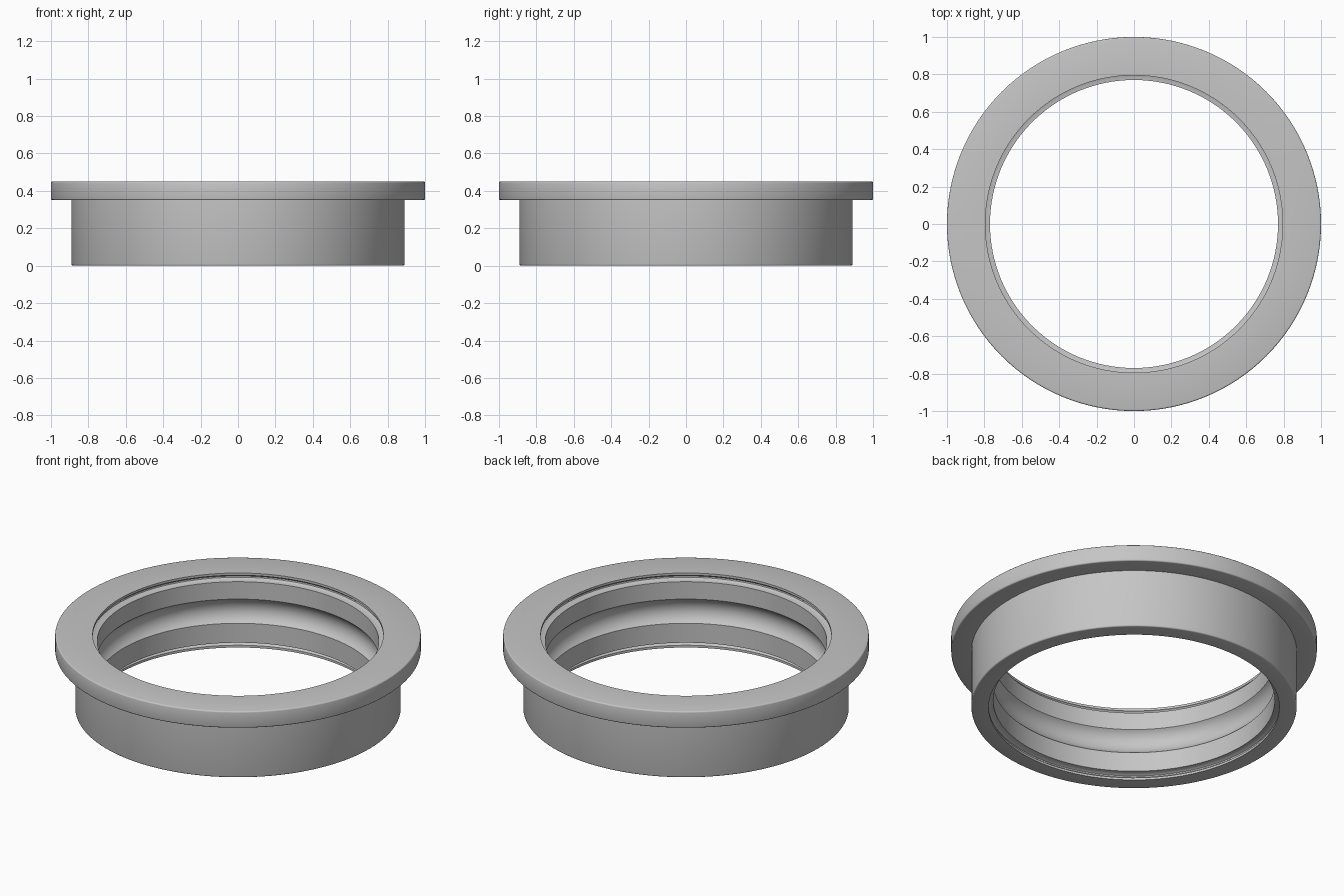
import bpy, bmesh
from math import sin, cos, asin, pi
from mathutils import Vector

cube = bpy.data.objects.get("Cube")
if cube:
    bpy.data.objects.remove(cube, do_unlink=True)

HEIGHT, FLANGE_Z = 0.45, 0.35
FLANGE_R, BODY_R, LIP_R, LAND_R = 1.0, 0.89, 0.795, 0.77
EDGE = 0.008
SEGMENTS = 128

steel = bpy.data.materials.new("grey_steel")
steel.use_nodes = True
grey = (0.56, 0.56, 0.56, 1)
steel.diffuse_color = grey
steel.node_tree.nodes["Principled BSDF"].inputs["Base Color"].default_value = grey


def rounded(r, z, start):
    """Small rounded outer corner, a quarter turn from the start angle."""
    return [(r + EDGE * cos(start + a * pi / 6), z + EDGE * sin(start + a * pi / 6))
            for a in range(4)]


def ball_groove(low, high, depth, steps=14):
    """Concave arc between two heights on the inner land, listed downwards."""
    half, mid = (high - low) / 2, (high + low) / 2
    radius = (half ** 2 + depth ** 2) / (2 * depth)
    spread = asin(half / radius)
    centre = LAND_R + depth - radius
    angles = [spread * (1 - 2 * i / steps) for i in range(steps + 1)]
    return [(centre + radius * cos(a), mid + radius * sin(a)) for a in angles]


# Seal recess: lip, rounded undercut, slope up to the land (depth from the face)
seal = [(LIP_R, 0), (LIP_R, 0.014), (0.803, 0.018), (0.807, 0.024),
        (0.805, 0.031), (0.797, 0.036), (0.785, 0.039), (LAND_R, 0.041)]

# Closed cross-section: outside upwards, then the bore downwards
profile = rounded(BODY_R - EDGE, EDGE, -pi / 2)
profile += [(BODY_R, FLANGE_Z)]
profile += rounded(FLANGE_R - EDGE, FLANGE_Z + EDGE, -pi / 2)
profile += rounded(FLANGE_R - EDGE, HEIGHT - EDGE, 0)
profile += [(r, HEIGHT - d) for r, d in seal]
profile += ball_groove(0.158, 0.304, 0.035)
profile += [(r, d) for r, d in reversed(seal)]

# Revolve the cross-section into the ring
bm = bmesh.new()
verts = [bm.verts.new((r, 0, z)) for r, z in profile]
edges = [bm.edges.new((a, b)) for a, b in zip(verts, verts[1:] + verts[:1])]
bmesh.ops.spin(bm, geom=verts + edges, cent=Vector(), axis=Vector((0, 0, 1)),
               angle=2 * pi, steps=SEGMENTS, use_merge=False)
bmesh.ops.remove_doubles(bm, verts=bm.verts[:], dist=0.0001)
bmesh.ops.recalc_face_normals(bm, faces=bm.faces[:])

mesh = bpy.data.meshes.new("flanged_outer_ring")
bm.to_mesh(mesh)
bm.free()
mesh.materials.append(steel)
ring = bpy.data.objects.new("flanged_outer_ring", mesh)
bpy.context.collection.objects.link(ring)

bpy.ops.object.select_all(action="DESELECT")
ring.select_set(True)
bpy.context.view_layer.objects.active = ring
bpy.ops.object.shade_smooth_by_angle(angle=pi / 5)
